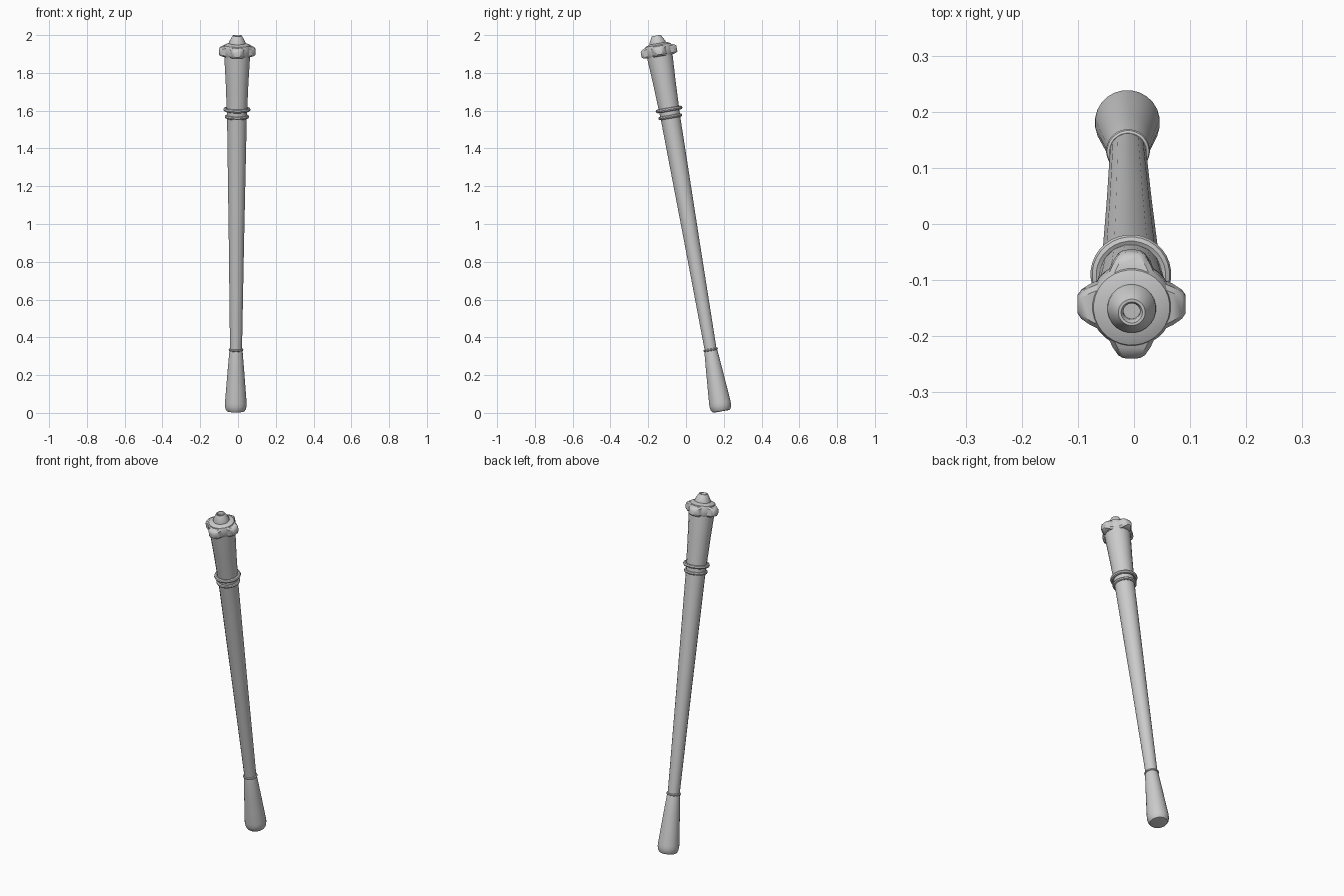
import bpy, bmesh, math
from mathutils import Matrix, Vector

if "Cube" in bpy.data.objects:
    bpy.data.objects.remove(bpy.data.objects["Cube"])

grey = bpy.data.materials.new("light grey")
grey.diffuse_color = (0.6, 0.6, 0.6, 1)
grey.use_nodes = True
grey.node_tree.nodes["Principled BSDF"].inputs["Base Color"].default_value = grey.diffuse_color

# Tilted frame: local z runs along the baton, local x stays sideways
base = Vector((-0.012, 0.187, 0.008))
d = (Vector((-0.004, -0.158, 2.0)) - base).normalized()
yv = d.cross(Vector((1, 0, 0))).normalized()
xv = yv.cross(d)
FRAME = Matrix.Translation(base) @ Matrix((xv, yv, d)).transposed().to_4x4()


def finish(name, bm, angle=35):
    bmesh.ops.recalc_face_normals(bm, faces=bm.faces)
    bm.transform(FRAME)
    me = bpy.data.meshes.new(name)
    bm.to_mesh(me)
    bm.free()
    ob = bpy.data.objects.new(name, me)
    bpy.context.collection.objects.link(ob)
    me.materials.append(grey)
    bpy.ops.object.select_all(action='DESELECT')
    ob.select_set(True)
    bpy.context.view_layer.objects.active = ob
    bpy.ops.object.shade_smooth_by_angle(angle=math.radians(angle))
    return ob


def lathe(name, profile, n=24, closed=False):
    """Revolve (radius, height) points about the baton axis."""
    bm = bmesh.new()
    rings = []
    for r, h in profile:
        rings.append([bm.verts.new((r * math.cos(2 * math.pi * (i + .5) / n),
                                    r * math.sin(2 * math.pi * (i + .5) / n), h))
                      for i in range(n)])
    pairs = list(zip(rings, rings[1:]))
    if closed:
        pairs.append((rings[-1], rings[0]))
    for a, b in pairs:
        for i in range(n):
            j = (i + 1) % n
            bm.faces.new((a[i], a[j], b[j], b[i]))
    if not closed:
        bm.faces.new(rings[0])
        bm.faces.new(rings[-1])
    return finish(name, bm)


def ring(name, major, minor, h):
    pts = [(major + minor * math.cos(k * math.pi / 4),
            h + minor * math.sin(k * math.pi / 4)) for k in range(8)]
    return lathe(name, pts, 32, True)


# Grip with rounded butt
lathe("grip", [(.036, 0), (.047, .002), (.054, .012), (.058, .032), (.0575, .05),
               (.052, .12), (.044, .22), (.036, .315), (.034, .325)])
ring("grip_collar", .033, .006, .331)

# Tapered shaft
lathe("shaft", [(.032, .31), (.041, .9), (.053, 1.57), (.056, 1.64),
                (.061, 1.76), (.069, 1.90), (.069, 1.93)], 16)

# Two binding rings
ring("lower_ring", .055, .009, 1.583)
ring("upper_ring", .062, .010, 1.622)

# Head disc, and stepped nozzle with a hollow tip
lathe("head", [(.066, 1.905), (.074, 1.92), (.074, 1.952), (.068, 1.968), (.045, 1.977)], 32)
lathe("nozzle", [(.044, 1.97), (.043, 1.985), (.028, 2.012), (.024, 2.019),
                 (.019, 2.019), (.015, 2.012), (.015, 2.0)])

# Four tapered knobs round the head
for k, side in enumerate(("right", "back", "left", "front")):
    bm = bmesh.new()
    sections = [(.045, .047, 1.907, 1.968), (.074, .034, 1.908, 1.962),
                (.090, .024, 1.913, 1.955), (.096, .016, 1.918, 1.948)]
    loops = []
    for x, w, lo, hi in sections:
        c = .009
        pts = [(-w, lo + c), (-w + c, lo), (w - c, lo), (w, lo + c),
               (w, hi - c), (w - c, hi), (-w + c, hi), (-w, hi - c)]
        loops.append([bm.verts.new((x, y, z)) for y, z in pts])
    for a, b in zip(loops, loops[1:]):
        for i in range(8):
            j = (i + 1) % 8
            bm.faces.new((a[i], a[j], b[j], b[i]))
    bm.faces.new(loops[0])
    bm.faces.new(loops[-1])
    bm.transform(Matrix.Rotation(k * math.pi / 2, 4, 'Z'))
    finish("knob_" + side, bm, 30)
